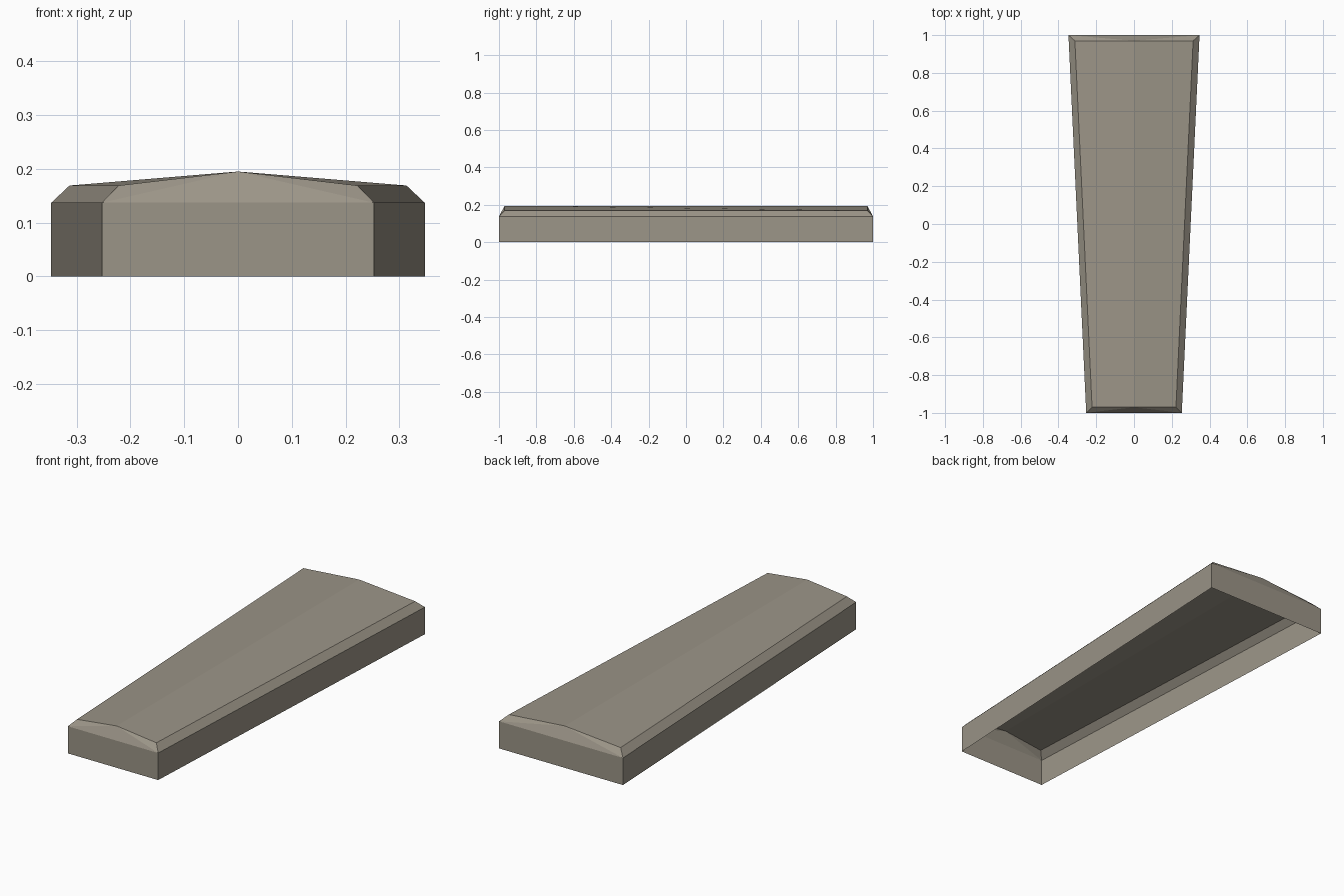
import bpy, bmesh

if "Cube" in bpy.data.objects:
    bpy.data.objects.remove(bpy.data.objects["Cube"])

# One stone-coloured material
mat = bpy.data.materials.new("warm grey stone")
mat.diffuse_color = (0.33, 0.30, 0.245, 1)
mat.use_nodes = True
mat.node_tree.nodes["Principled BSDF"].inputs["Base Color"].default_value = mat.diffuse_color

bm = bmesh.new()


def ring(z, y, front_half, back_half):
    """Four corners of a tapered outline, counter-clockwise from front left."""
    return [bm.verts.new(p) for p in (
        (-front_half, -y, z), (front_half, -y, z),
        (back_half, y, z), (-back_half, y, z))]


base = ring(0.0, 1.0, 0.253, 0.347)
rim = ring(0.137, 1.0, 0.253, 0.347)
top = ring(0.169, 0.97, 0.222, 0.313)
ridge_front = bm.verts.new((0, -0.97, 0.195))
ridge_back = bm.verts.new((0, 0.97, 0.195))

# Upright walls (underside stays open)
for i in range(4):
    j = (i + 1) % 4
    bm.faces.new((base[i], base[j], rim[j], rim[i]))

# Bevels along the two long sides
for i, j in ((1, 2), (3, 0)):
    bm.faces.new((rim[i], rim[j], top[j], top[i]))

# Bevels at both ends, rising to the ridge
for i, j, peak in ((0, 1, ridge_front), (2, 3, ridge_back)):
    bm.faces.new((rim[i], rim[j], peak))
    bm.faces.new((rim[j], top[j], peak))
    bm.faces.new((top[i], rim[i], peak))

# Two gently sloped top panels
bm.faces.new((top[0], ridge_front, ridge_back, top[3]))
bm.faces.new((ridge_front, top[1], top[2], ridge_back))

mesh = bpy.data.meshes.new("tapered_slab")
bm.to_mesh(mesh)
bm.free()
mesh.materials.append(mat)
slab = bpy.data.objects.new("tapered_slab", mesh)
bpy.context.collection.objects.link(slab)
